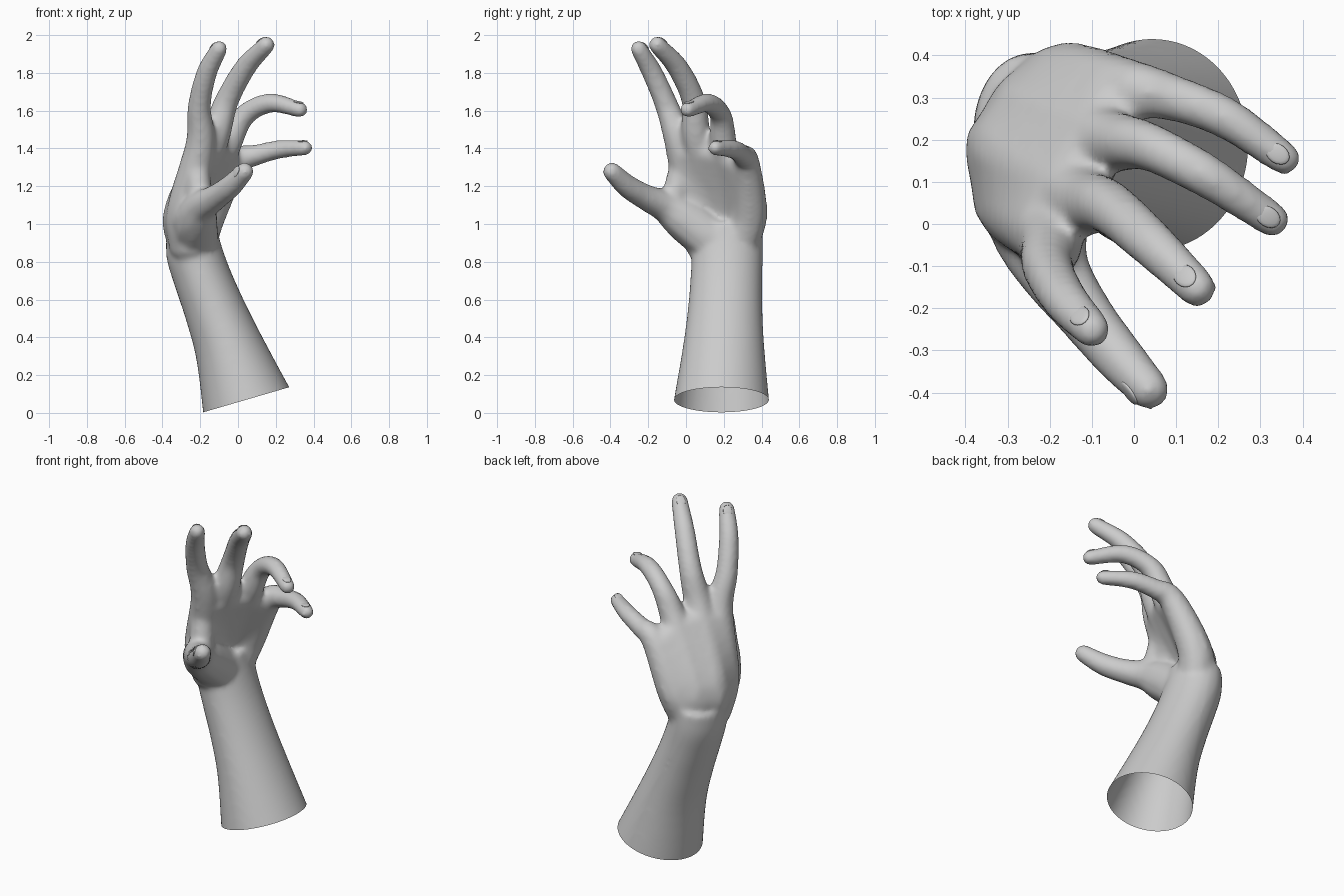
import bpy, bmesh, math
from mathutils import Vector, Matrix

if "Cube" in bpy.data.objects:
    bpy.data.objects.remove(bpy.data.objects["Cube"])

# Each digit: palm, knuckle, two joints, tip
DIGITS = {
    "index": [(-.272, .055, 1.07), (-.20, -.033, 1.42), (-.205, -.10, 1.62), (-.165, -.178, 1.8), (-.10, -.25, 1.928)],
    "middle": [(-.285, .17, 1.06), (-.13, .06, 1.44), (-.06, .04, 1.65), (.04, -.045, 1.83), (.15, -.152, 1.948)],
    "ring": [(-.235, .265, 1.06), (-.06, .20, 1.41), (.03, .185, 1.57), (.17, .115, 1.64), (.328, .01, 1.605)],
    "little": [(-.155, .335, 1.06), (-.01, .32, 1.32), (.09, .30, 1.362), (.22, .25, 1.395), (.357, .155, 1.403)],
    "thumb": [(-.225, 0, 1.02), (-.195, -.10, 1.09), (-.12, -.21, 1.14), (-.04, -.31, 1.2), (.035, -.392, 1.278)],
}
THICKNESS = (.115, .107, .08, .063, .056, .046)   # wrist to tip, shared by all digits
SCALE = {"index": 1, "middle": 1.03, "ring": .94, "little": .9, "thumb": 1.1}
# Forearm sections: centre x, z, half depth, half width
FOREARM = [(.062, .01, .25, .26), (-.04, .33, .187, .218), (-.12, .54, .163, .198),
           (-.19, .72, .153, .19), (-.235, .86, .149, .188), (-.25, .98, .135, .18)]


def spline(pts, steps):
    """Catmull-Rom curve through the points."""
    v = [Vector(p) for p in pts]
    v = [v[0] * 2 - v[1]] + v + [v[-1] * 2 - v[-2]]
    out = []
    for a, b, c, d in zip(v, v[1:], v[2:], v[3:]):
        for i in range(steps):
            t = i / steps
            out.append(.5 * (2 * b + (c - a) * t + (2 * a - 5 * b + 4 * c - d) * t * t
                             + (3 * b - a - 3 * c + d) * t ** 3))
    return out + [v[-2]]


def make_object(name, bm):
    me = bpy.data.meshes.new(name)
    bm.to_mesh(me)
    bm.free()
    ob = bpy.data.objects.new(name, me)
    bpy.context.collection.objects.link(ob)
    return ob


def ball(bm, centre, radius):
    bmesh.ops.create_icosphere(bm, subdivisions=2, radius=radius,
                               matrix=Matrix.Translation(centre))


bm = bmesh.new()

# Forearm loft of tilted ellipses
side = Vector((.96, 0, .28)).normalized()
rings = []
for x, z, a, b in spline(FOREARM, 4):
    centre = Vector((x, .185 + .04 * z, z))
    angles = [math.tau * i / 40 for i in range(40)]
    rings.append([bm.verts.new(centre + side * a * math.cos(t) + Vector((0, b * math.sin(t), 0)))
                  for t in angles])
for r0, r1 in zip(rings, rings[1:]):
    for i in range(40):
        j = (i + 1) % 40
        bm.faces.new((r0[i], r0[j], r1[j], r1[i]))
bm.faces.new(rings[0][::-1])
bm.faces.new(rings[-1])

# Palm and digits as swept balls starting in a row across the wrist
curves = []
for k, (name, pts) in enumerate(DIGITS.items()):
    start = (-.23, .12, .93) if name == "thumb" else (-.255 + .014 * k, .11 + .058 * k, .9)
    path = [(*p, r * SCALE[name] * 1.03) for p, r in zip([start] + pts, THICKNESS)]
    curves.append(spline(path, 12))
    for p in curves[-1]:
        ball(bm, p.xyz, p[3])

# Fill between neighbouring palm bones so the palm and back are smooth
for c0, c1 in zip(curves[:3], curves[1:4]):
    for p, q in list(zip(c0, c1))[:23]:
        for f in (.25, .5, .75):
            m = p.lerp(q, f)
            ball(bm, m.xyz, m[3] * .98)

# Web of skin between thumb and index finger
low, high = Vector((-.2, -.07, 1.12)), Vector((-.215, -.03, 1.27))
for i in range(7):
    ball(bm, low.lerp(high, i / 6), .07)

# Fuse everything into one skin
hand = make_object("hand_and_forearm", bm)
bpy.context.view_layer.objects.active = hand
hand.select_set(True)
fuse = hand.modifiers.new("fuse", 'REMESH')
fuse.mode = 'VOXEL'
fuse.voxel_size = .013
soften = hand.modifiers.new("soften", 'SMOOTH')
soften.factor = .5
soften.iterations = 16
for name in ("fuse", "soften"):
    bpy.ops.object.modifier_apply(modifier=name)

# Open the cut end of the forearm
bm = bmesh.new()
bm.from_mesh(hand.data)
bmesh.ops.bisect_plane(bm, geom=bm.verts[:] + bm.edges[:] + bm.faces[:],
                       plane_co=(.045, .19, .07), plane_no=(-.28, 0, .96), clear_inner=True)
bm.to_mesh(hand.data)
bm.free()
for poly in hand.data.polygons:
    poly.use_smooth = True

# Nails set into the backs of the fingertips
for name, pts in DIGITS.items():
    if name == "thumb":
        up = Vector((-.6, -.5, .3))
    else:
        up = Vector((0, 0, 1))
    tip, prev = Vector(pts[-1]), Vector(pts[-2])
    r = THICKNESS[-1] * SCALE[name]
    t = (tip - prev).normalized()
    n = (up - t * up.dot(t)).normalized()
    frame = Matrix((t, n.cross(t), n)).transposed().to_4x4()
    frame.translation = tip - t * r * .45 + n * r * .86
    bm = bmesh.new()
    bmesh.ops.create_uvsphere(bm, u_segments=16, v_segments=8, radius=1,
                              matrix=frame @ Matrix.Diagonal((r * .75, r * .55, r * .14, 1)))
    nail = make_object(name + "_nail", bm)
    for poly in nail.data.polygons:
        poly.use_smooth = True
